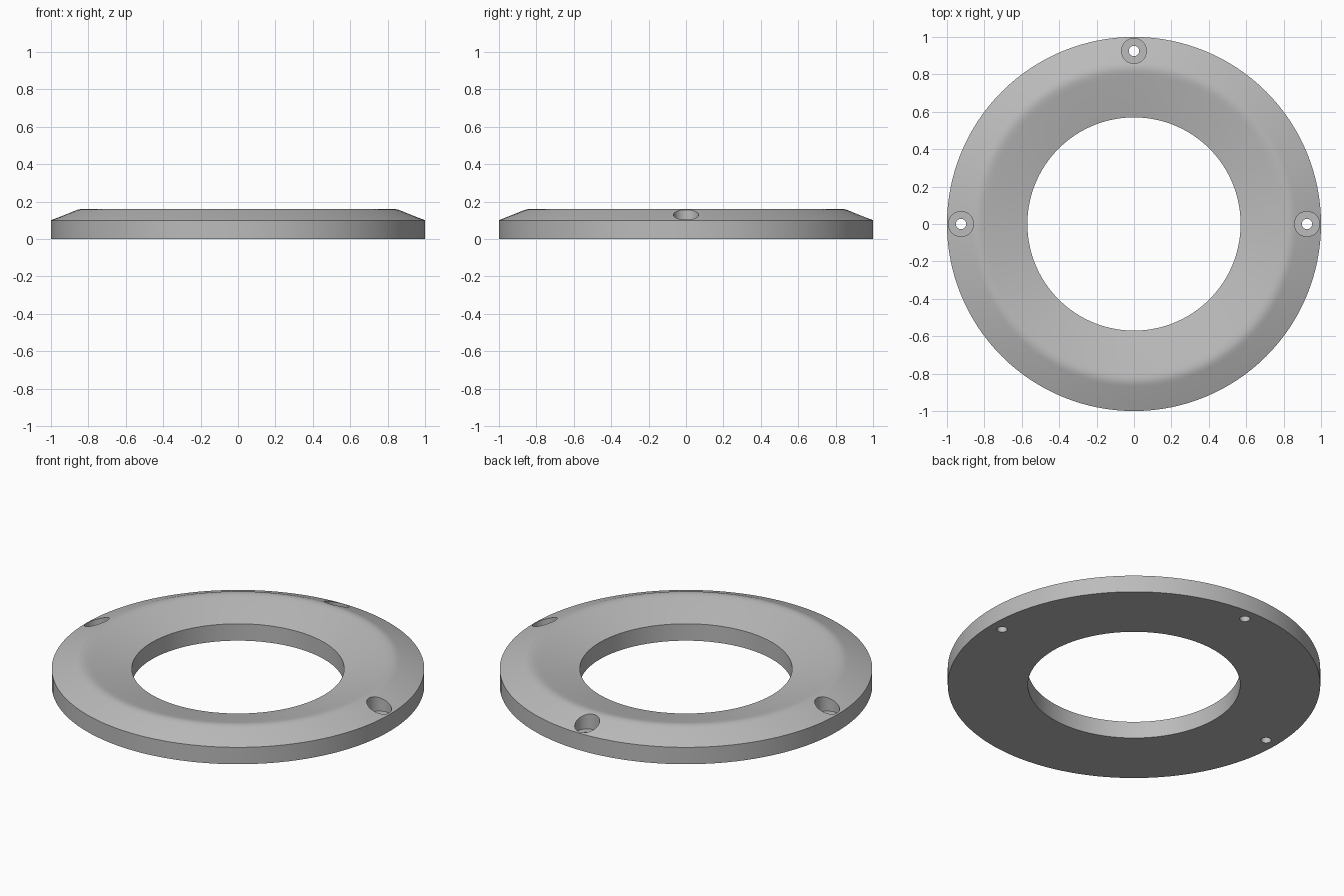
import bpy, bmesh, math

cube = bpy.data.objects.get("Cube")
if cube:
    bpy.data.objects.remove(cube, do_unlink=True)

# Single plain grey
grey = bpy.data.materials.new("plain grey")
grey.use_nodes = True
colour = (0.5, 0.5, 0.5, 1)
grey.diffuse_color = colour
grey.node_tree.nodes["Principled BSDF"].inputs["Base Color"].default_value = colour


def lathe(name, profile, segments):
    """Revolve a closed (radius, z) profile around the z axis."""
    bm = bmesh.new()
    rings = []
    for i in range(segments):
        a = 2 * math.pi * i / segments
        rings.append([bm.verts.new((r * math.cos(a), r * math.sin(a), z)) for r, z in profile])
    n = len(profile)
    for i in range(segments):
        a, b = rings[i], rings[(i + 1) % segments]
        for j in range(n):
            k = (j + 1) % n
            bm.faces.new((a[j], b[j], b[k], a[k]))
    bmesh.ops.recalc_face_normals(bm, faces=bm.faces)
    mesh = bpy.data.meshes.new(name)
    bm.to_mesh(mesh)
    bm.free()
    obj = bpy.data.objects.new(name, mesh)
    bpy.context.collection.objects.link(obj)
    return obj


def drill(target, x, y, radius, bottom, top):
    """Cut a vertical round hole through the target."""
    bpy.ops.mesh.primitive_cylinder_add(vertices=32, radius=radius, depth=top - bottom,
                                        location=(x, y, (top + bottom) / 2))
    cutter = bpy.context.object
    cutter.name = "hole_cutter"
    cutter.hide_render = True
    mod = target.modifiers.new("hole", "BOOLEAN")
    mod.operation = "DIFFERENCE"
    mod.solver = "EXACT"
    mod.object = cutter
    bpy.context.view_layer.objects.active = target
    bpy.ops.object.modifier_apply(modifier=mod.name)
    bpy.data.objects.remove(cutter, do_unlink=True)


# Ring: upright outer wall, outer bevel, rounded crest, dished inner slope, bore
profile = [(1.0, 0.0), (1.0, 0.10), (0.87, 0.152), (0.855, 0.157), (0.84, 0.160),
           (0.825, 0.160), (0.81, 0.158), (0.79, 0.154), (0.57, 0.10), (0.57, 0.0)]
ring = lathe("mounting_ring", profile, 128)
ring.data.materials.append(grey)

# Three counterbored screw holes: left, right and back
for x, y in ((0.925, 0), (-0.925, 0), (0, 0.925)):
    drill(ring, x, y, 0.067, 0.065, 0.3)
    drill(ring, x, y, 0.028, -0.1, 0.2)

# Smooth shading with sharp edges kept
bpy.ops.object.select_all(action="DESELECT")
ring.select_set(True)
bpy.context.view_layer.objects.active = ring
bpy.ops.object.shade_smooth_by_angle(angle=math.radians(30))
